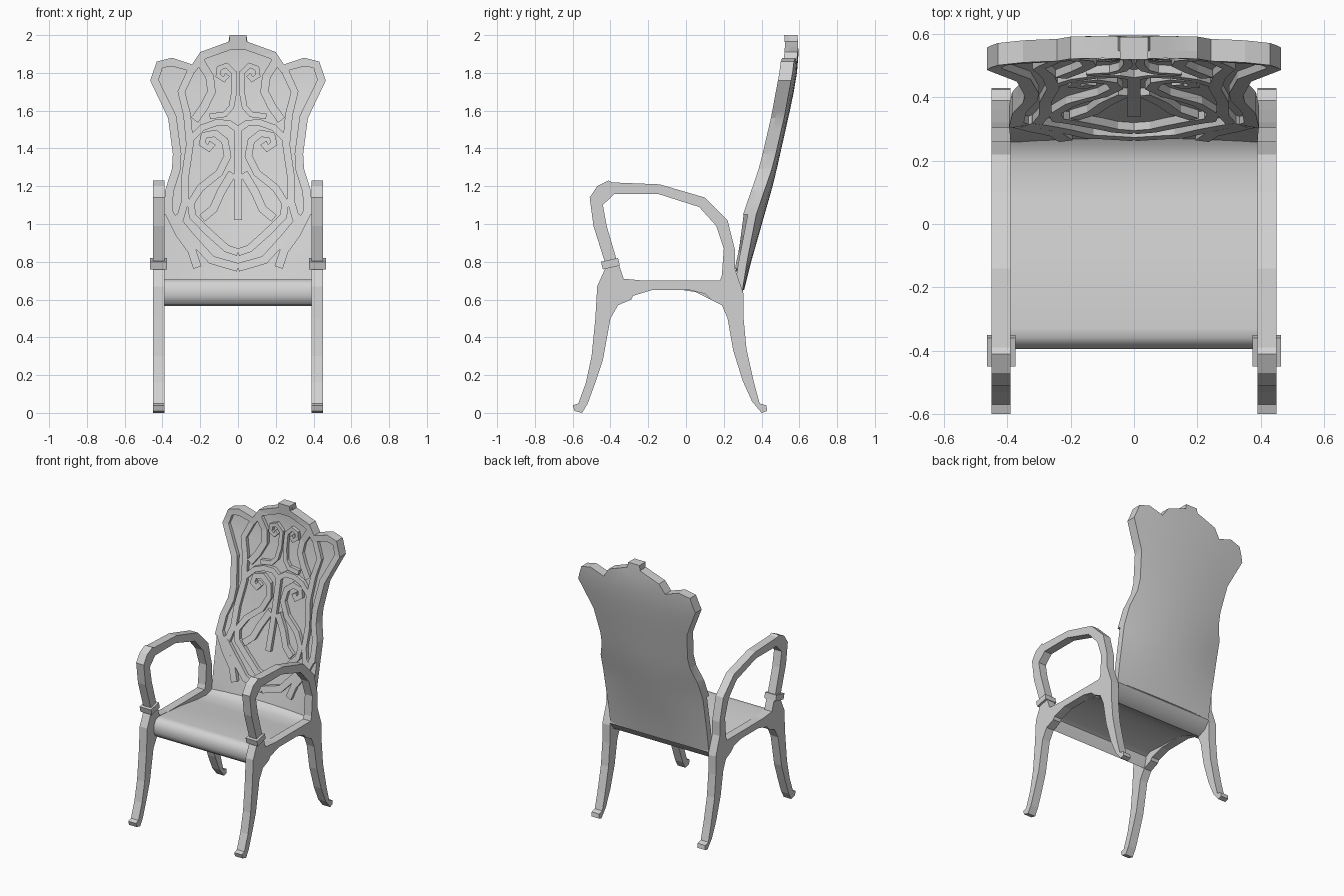
import bpy
import bmesh
from mathutils import Vector

default_cube = bpy.data.objects.get("Cube")
if default_cube:
    bpy.data.objects.remove(default_cube, do_unlink=True)

# Single painted finish
finish = bpy.data.materials.new("light_grey")
finish.use_nodes = True
grey = (0.65, 0.65, 0.65, 1)
finish.diffuse_color = grey
finish.node_tree.nodes["Principled BSDF"].inputs["Base Color"].default_value = grey


def make_object(name, bm, mirrored=False, smooth_angle=None):
    bmesh.ops.recalc_face_normals(bm, faces=bm.faces)
    mesh = bpy.data.meshes.new(name)
    bm.to_mesh(mesh)
    bm.free()
    mesh.materials.append(finish)
    obj = bpy.data.objects.new(name, mesh)
    bpy.context.collection.objects.link(obj)
    if mirrored:
        modifier = obj.modifiers.new("left_right", "MIRROR")
        modifier.use_axis[0] = True
        modifier.use_mirror_merge = False
    if smooth_angle:
        bpy.ops.object.select_all(action="DESELECT")
        obj.select_set(True)
        bpy.context.view_layer.objects.active = obj
        bpy.ops.object.shade_smooth_by_angle(angle=smooth_angle)


def extrude(bm, offset):
    """Turn a flat sheet of faces into a closed solid."""
    result = bmesh.ops.extrude_face_region(bm, geom=bm.faces[:], use_keep_orig=True)
    moved = [g for g in result["geom"] if isinstance(g, bmesh.types.BMVert)]
    bmesh.ops.translate(bm, verts=moved, vec=offset)


def add_loop(bm, points, x):
    verts = [bm.verts.new((x, y, z)) for y, z in points]
    return [bm.edges.new((a, b)) for a, b in zip(verts, verts[1:] + verts[:1])]


def side_profile(name, loops, x_start, x_end, **options):
    """Fill closed (y, z) loops, the second being a hole, and extrude along x."""
    bm = bmesh.new()
    edges = []
    for points in loops:
        edges += add_loop(bm, points, x_start)
    bmesh.ops.triangle_fill(bm, edges=edges, use_beauty=True, normal=(1, 0, 0))
    extrude(bm, Vector((x_end - x_start, 0, 0)))
    make_object(name, bm, **options)


# Side frames: front leg, rail, rear leg and looping arm in one piece
frame_outline = [
    (-.6, .04), (-.59, .01), (-.55, 0), (-.52, .05), (-.48, .16), (-.44, .28),
    (-.4, .5), (-.36, .57), (-.29, .6), (-.28, .62), (-.18, .65), (.02, .65),
    (.1, .63), (.13, .6), (.19, .57), (.22, .5), (.25, .33), (.3, .17),
    (.35, .06), (.4, 0), (.43, .01), (.425, .04), (.39, .05), (.36, .16),
    (.32, .34), (.305, .5), (.305, .63), (.26, .76), (.26, .86), (.22, 1.02),
    (.1, 1.14), (-.14, 1.21), (-.39, 1.22), (-.41, 1.23), (-.47, 1.2),
    (-.51, 1.14), (-.49, .99), (-.43, .8), (-.43, .76), (-.47, .67),
    (-.48, .5), (-.5, .3), (-.53, .16), (-.57, .05)]
arm_opening = [
    (-.35, .77), (-.33, .71), (-.22, .7), (.18, .7), (.19, .73), (.2, .87),
    (.16, .99), (.07, 1.09), (-.15, 1.16), (-.38, 1.16), (-.44, 1.1),
    (-.42, .99), (-.37, .82)]
side_profile("side_frames", [frame_outline, arm_opening], .39, .45, mirrored=True)

# Tilted collars where the arms meet the front legs
collar = [(-.45, .8), (-.44, .76), (-.35, .78), (-.36, .82)]
side_profile("arm_collars", [collar], .375, .465, mirrored=True)

# Seat with a rolled front edge, dipping before it meets the back
seat = [
    (-.36, .57), (-.385, .59), (-.395, .62), (-.395, .66), (-.38, .69),
    (-.36, .705), (-.33, .707), (-.1, .69), (.08, .665), (.2, .655),
    (.25, .67), (.29, .7), (.302, .645), (.26, .59), (.2, .565), (.12, .605),
    (.05, .64), (-.05, .655), (-.3, .67), (-.34, .65), (-.35, .6)]
side_profile("seat", [seat], -.39, .39, smooth_angle=.7)


# Backrest: flat shapes bent onto a leaning, gently hollowed surface
def interpolate(table, value):
    for (a, low), (b, high) in zip(table, table[1:]):
        if value <= b:
            return low + (high - low) * max(0, value - a) / (b - a)
    return table[-1][1]


lean = [(.64, .305), (.8, .345), (1.23, .467), (1.6, .55), (1.77, .585),
        (1.92, .597), (2, .59)]
hollow = [(.65, .01), (1.05, .05), (1.35, .035), (1.8, .02)]


def bend_and_thicken(bm, back, front):
    """Depths are measured forward from the rear surface of the backrest."""
    for axis, start, count in ((0, -.4, 9), (2, .7, 13)):
        for i in range(count):
            cut = Vector((0, 0, 0))
            cut[axis] = start + i * .1
            normal = Vector((0, 0, 0))
            normal[axis] = 1
            geometry = bm.verts[:] + bm.edges[:] + bm.faces[:]
            bmesh.ops.bisect_plane(bm, geom=geometry, plane_co=cut, plane_no=normal)
    extrude(bm, Vector((0, back - front, 0)))
    for v in bm.verts:
        bow = interpolate(hollow, v.co.z) * (v.co.x / .42) ** 2
        v.co.y += interpolate(lean, v.co.z) - back - bow


half_outline = [
    (.39, .65), (.395, 1.05), (.385, 1.18), (.35, 1.29), (.345, 1.37),
    (.37, 1.56), (.465, 1.76), (.43, 1.86), (.35, 1.88), (.243, 1.845),
    (.2, 1.91), (.05, 1.965), (.045, 2)]
outline = half_outline + [(-x, z) for x, z in reversed(half_outline)]
panel = bmesh.new()
panel.faces.new([panel.verts.new((x, 0, z)) for x, z in outline])
bend_and_thicken(panel, 0, .045)
make_object("back_panel", panel, smooth_angle=.5)


def carved_strap(name, points, width, shift=0):
    """Raised ribbon on the panel; shift 1 keeps it all left of its path."""
    path = [Vector(p) for p in points]
    steps = [(b - a).normalized() for a, b in zip(path, path[1:])]
    bm = bmesh.new()
    rows = []
    for p, before, after in zip(path, steps[:1] + steps, steps + steps[-1:]):
        along = (before + after).normalized()
        across = Vector((-along.y, along.x)) * width / 2
        sides = (p + across * (shift - 1), p + across * (shift + 1))
        rows.append([bm.verts.new((q.x, 0, q.y)) for q in sides])
    for (a, b), (c, d) in zip(rows, rows[1:]):
        bm.faces.new((a, b, d, c))
    bend_and_thicken(bm, .04, .07)
    make_object(name, bm, mirrored=True)


# Raised rim flush with the panel edge, its lower tails and the top tab
carved_strap("rim", half_outline[1:-1] + [(0, 1.967)], .045, shift=1)
carved_strap("rim_tail", [(.37, 1.07), (.31, .95), (.245, .86), (.215, .77)], .045)
carved_strap("top_tab", [(.0225, 1.95), (.0225, 2)], .045)

# Carved relief, drawn for the left half and mirrored
carved_strap("inner_border", [
    (.24, 1.83), (.3, 1.7), (.27, 1.58), (.255, 1.42), (.28, 1.25), (.28, 1.12),
    (.31, 1.02)], .04)
carved_strap("top_scroll", [
    (.055, 1.79), (.075, 1.765), (.105, 1.785), (.1, 1.825), (.06, 1.84), (.02, 1.8),
    (.02, 1.7), (.035, 1.62), (.07, 1.58), (.15, 1.57)], .03)
carved_strap("top_leaf", [
    (.2, 1.86), (.15, 1.78), (.14, 1.7), (.18, 1.62), (.23, 1.55)], .045)
carved_strap("heart", [
    (0, 1.5), (.05, 1.535), (.12, 1.535), (.19, 1.51), (.25, 1.45)], .035)
carved_strap("long_scroll", [
    (.135, 1.43), (.155, 1.4), (.19, 1.425), (.18, 1.47), (.12, 1.48), (.07, 1.44),
    (.055, 1.36), (.1, 1.27), (.2, 1.19), (.25, 1.11), (.24, 1.04), (.15, .95),
    (.06, .87), (0, .85)], .04)
carved_strap("lower_leaf", [
    (.03, 1.27), (.09, 1.17), (.13, 1.08), (.19, 1.03)], .045)
carved_strap("lower_border", [
    (.34, 1.04), (.25, .93), (.14, .81), (0, .77)], .045)
carved_strap("centre_stem", [(.01, 1.52), (.01, 1.27), (.01, 1.02)], .02)
